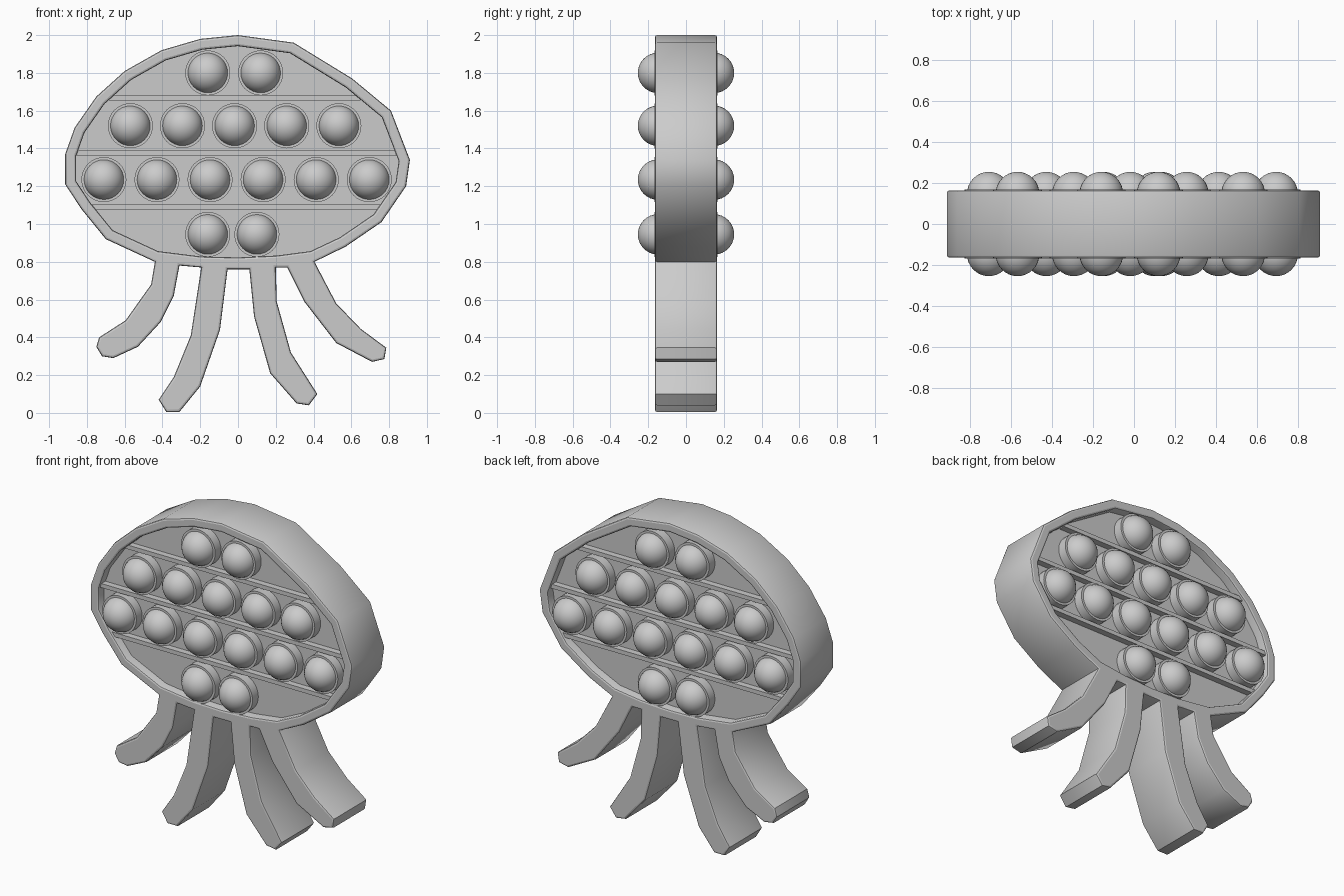
import bpy
import math
from mathutils import Vector

if "Cube" in bpy.data.objects:
    bpy.data.objects.remove(bpy.data.objects["Cube"], do_unlink=True)

HALF_DEPTH = 0.165
PANEL_DEPTH = 0.11
BEVEL = 0.012

grey = bpy.data.materials.new("plain_grey")
grey.use_nodes = True
colour = (0.6, 0.6, 0.6, 1)
grey.diffuse_color = colour
grey.node_tree.nodes["Principled BSDF"].inputs["Base Color"].default_value = colour


def finish(obj, name):
    """Name, colour and smooth one part."""
    obj.name = name
    obj.data.materials.clear()
    obj.data.materials.append(grey)
    bpy.ops.object.select_all(action="DESELECT")
    obj.select_set(True)
    bpy.context.view_layer.objects.active = obj
    bpy.ops.object.shade_smooth_by_angle(angle=math.radians(35))
    return obj


def extrude_outline(name, outlines, half, bevel):
    """Fill closed outlines (inner ones become holes) and give them depth."""
    curve = bpy.data.curves.new(name, "CURVE")
    curve.dimensions = "2D"
    curve.fill_mode = "BOTH"
    curve.extrude = half - bevel
    curve.bevel_depth = bevel
    curve.bevel_resolution = 1
    curve.offset = -bevel
    for outline in outlines:
        spline = curve.splines.new("POLY")
        spline.points.add(len(outline) - 1)
        for point, (x, z) in zip(spline.points, outline):
            point.co = (x, z, 0, 1)
        spline.use_cyclic_u = True
    obj = bpy.data.objects.new(name, curve)
    bpy.context.collection.objects.link(obj)
    obj.rotation_euler.x = math.pi / 2
    bpy.ops.object.select_all(action="DESELECT")
    obj.select_set(True)
    bpy.context.view_layer.objects.active = obj
    bpy.ops.object.convert(target="MESH")
    return finish(bpy.context.object, name)


def inset(outline, distance):
    """Move a clockwise outline inwards by an even distance."""
    result = []
    for i, point in enumerate(outline):
        before = (point - outline[i - 1]).normalized()
        after = (outline[(i + 1) % len(outline)] - point).normalized()
        n1, n2 = Vector((before.y, -before.x)), Vector((after.y, -after.x))
        result.append(point + (n1 + n2) * distance / (1 + n1.dot(n2)))
    return result


def points(pairs):
    return [Vector(pair) / 100 for pair in pairs]


# Body outline, clockwise from the crown, split where the legs hang
right_side = points([(0, 200), (29.5, 196), (60.5, 177), (81, 160), (91, 134),
                     (89, 120), (76, 101), (57, 88), (40, 80)])
underside = points([(21, 77.5), (0, 76.5), (-20, 77)])
left_side = points([(-44, 80), (-70, 92), (-83, 108), (-91.5, 121), (-91.5, 137),
                    (-86.5, 151), (-75, 167.5), (-60, 181), (-40.5, 192), (-20, 198)])

# Legs, each running down one edge and back up the other
legs = points([
    (40.5, 80), (52, 58), (65, 44.5), (78.5, 34.5), (77.5, 28.5), (71, 27),
    (52, 37), (35, 59), (26, 77),
    (20, 77), (20.5, 59), (28, 32), (42, 10), (37.5, 4), (31, 5),
    (17, 21), (8.5, 51), (6, 76),
    (-5.5, 76), (-9.5, 44), (-20, 14), (-31, 0.5), (-38, 0.5), (-42, 7),
    (-34, 19), (-25, 41), (-19.5, 77),
    (-31, 78), (-34, 62), (-41, 48), (-53, 35), (-66, 29), (-72, 30),
    (-75, 35), (-73.5, 40), (-59.5, 49), (-46, 68)])

# Rim and legs as one piece, with the panel opening cut through
opening = inset(right_side + underside + left_side, 0.058)
extrude_outline("rim_and_legs", [right_side[:-1] + legs + left_side, opening],
                HALF_DEPTH, BEVEL)

# Recessed panel filling the opening
extrude_outline("panel", [inset(opening, -0.02)], PANEL_DEPTH, 0)


def opening_span(z):
    """Left and right limits of the opening at a height."""
    hits = []
    for i, b in enumerate(opening):
        a = opening[i - 1]
        if (a.y - z) * (b.y - z) < 0:
            hits.append(a.x + (b.x - a.x) * (z - a.y) / (b.y - a.y))
    return min(hits), max(hits)


# Divider bars, running through to both faces
for number, z in enumerate((1.667, 1.375, 1.09), 1):
    left, right = opening_span(z)
    bpy.ops.mesh.primitive_cube_add(size=1, location=((left + right) / 2, 0, z))
    bar = bpy.context.object
    bar.scale = (right - left + 0.02, 0.3, 0.026)
    finish(bar, f"divider_bar_{number}")

# Bubbles: a collar through the panel and a dome on each side
rows = [(1.80, -0.16, 0.28, 2), (1.52, -0.57, 0.276, 5),
        (1.235, -0.71, 0.281, 6), (0.945, -0.16, 0.26, 2)]
for row, (z, start, step, count) in enumerate(rows, 1):
    for i in range(count):
        x = start + step * i
        bpy.ops.mesh.primitive_cylinder_add(vertices=32, radius=0.119, depth=0.336,
                                            location=(x, 0, z),
                                            rotation=(math.pi / 2, 0, 0))
        finish(bpy.context.object, f"collar_{row}_{i + 1}")
        for side, y in (("front", -0.148), ("back", 0.148)):
            bpy.ops.mesh.primitive_uv_sphere_add(segments=32, ring_count=16,
                                                 radius=0.107, location=(x, y, z),
                                                 rotation=(math.pi / 2, 0, 0))
            finish(bpy.context.object, f"{side}_dome_{row}_{i + 1}")
